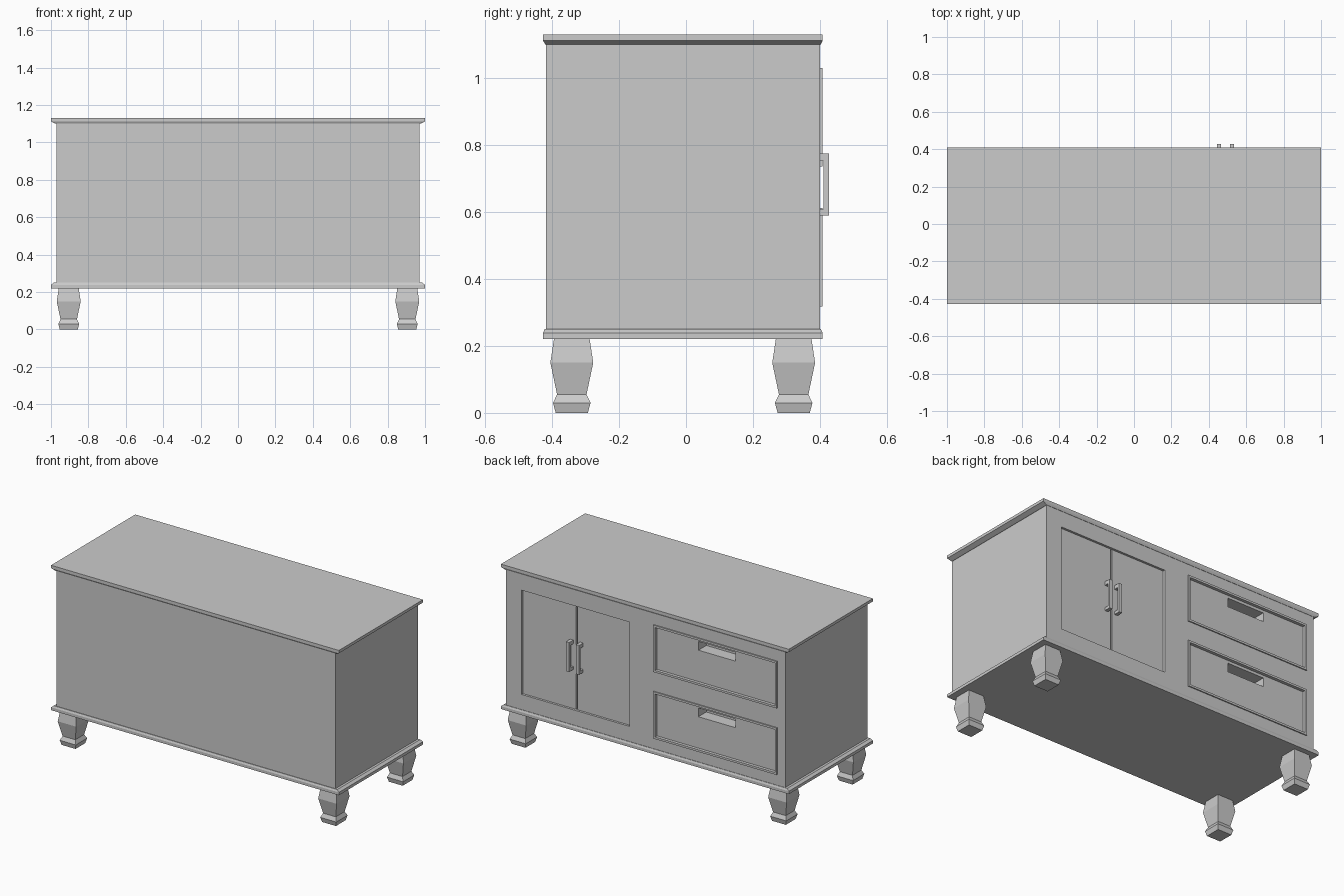
import bpy, bmesh

if "Cube" in bpy.data.objects:
    bpy.data.objects.remove(bpy.data.objects["Cube"])


def loft(name, rings):
    """Stack of rectangles (z, x0, x1, y0, y1) joined into a closed solid."""
    bm = bmesh.new()
    loops = [[bm.verts.new(p) for p in ((x0, y0, z), (x1, y0, z), (x1, y1, z), (x0, y1, z))]
             for z, x0, x1, y0, y1 in rings]
    bm.faces.new(loops[0][::-1])
    bm.faces.new(loops[-1])
    for a, b in zip(loops, loops[1:]):
        for i in range(4):
            j = (i + 1) % 4
            bm.faces.new((a[i], a[j], b[j], b[i]))
    bmesh.ops.recalc_face_normals(bm, faces=bm.faces)
    me = bpy.data.meshes.new(name)
    bm.to_mesh(me)
    bm.free()
    ob = bpy.data.objects.new(name, me)
    bpy.context.collection.objects.link(ob)
    return ob


def box(name, x0, x1, y0, y1, z0, z1):
    return loft(name, [(z0, x0, x1, y0, y1), (z1, x0, x1, y0, y1)])


def cut(ob, cutter):
    m = ob.modifiers.new("cut", 'BOOLEAN')
    m.operation = 'DIFFERENCE'
    m.solver = 'EXACT'
    m.object = cutter
    cutter.hide_render = True
    cutter.hide_viewport = True


# carcass with chamfered top and base boards
body = box("body", -0.97, 0.97, -0.418, 0.40, 0.245, 1.105)
loft("top_board", [(1.10, -0.975, 0.975, -0.42, 0.402), (1.112, -1, 1, -0.427, 0.408),
                   (1.13, -1, 1, -0.427, 0.408)])
loft("base_board", [(0.22, -1, 1, -0.427, 0.408), (0.238, -1, 1, -0.427, 0.408),
                    (0.25, -0.985, 0.985, -0.422, 0.403)])

# square turned-style legs
profile = [(0, 0.048), (0.03, 0.056), (0.055, 0.044), (0.15, 0.064), (0.222, 0.053)]
for side, cx in (("left", -0.905), ("right", 0.905)):
    for end, cy in (("front", 0.3215), ("back", -0.341)):
        loft(f"{end}_leg_{side}", [(z, cx - r, cx + r, cy - r, cy + r) for z, r in profile])

# two doors set into a recess, each with a bar pull
D0, D1, SEAM = 0.112, 0.862, 0.488
cut(body, box("door_recess_cutter", D0, D1, 0.375, 0.5, 0.345, 1.0))
for side, x0, x1, hx in (("left", D0, SEAM - 0.005, 0.455), ("right", SEAM + 0.005, D1, 0.524)):
    box(f"door_{side}", x0, x1, 0.372, 0.386, 0.345, 1.0)
    handle = box(f"door_handle_{side}", hx - 0.011, hx + 0.011, 0.384, 0.427, 0.59, 0.775)
    cut(handle, box(f"handle_gap_cutter_{side}", hx - 0.1, hx + 0.1, 0.37, 0.411, 0.609, 0.752))

# two drawers: raised rim, sunken front, finger slot
for name, z0, z1 in (("upper", 0.735, 1.03), ("lower", 0.317, 0.612)):
    rim = box(f"{name}_drawer_rim", -0.915, -0.057, 0.396, 0.407, z0, z1)
    recess = box(f"{name}_drawer_cutter", -0.902, -0.07, 0.388, 0.5, z0 + 0.013, z1 - 0.013)
    slot = box(f"{name}_slot_cutter", -0.614, -0.358, 0.31, 0.45, z1 - 0.085, z1 - 0.03)
    cut(rim, recess)
    cut(body, recess)
    cut(body, slot)
